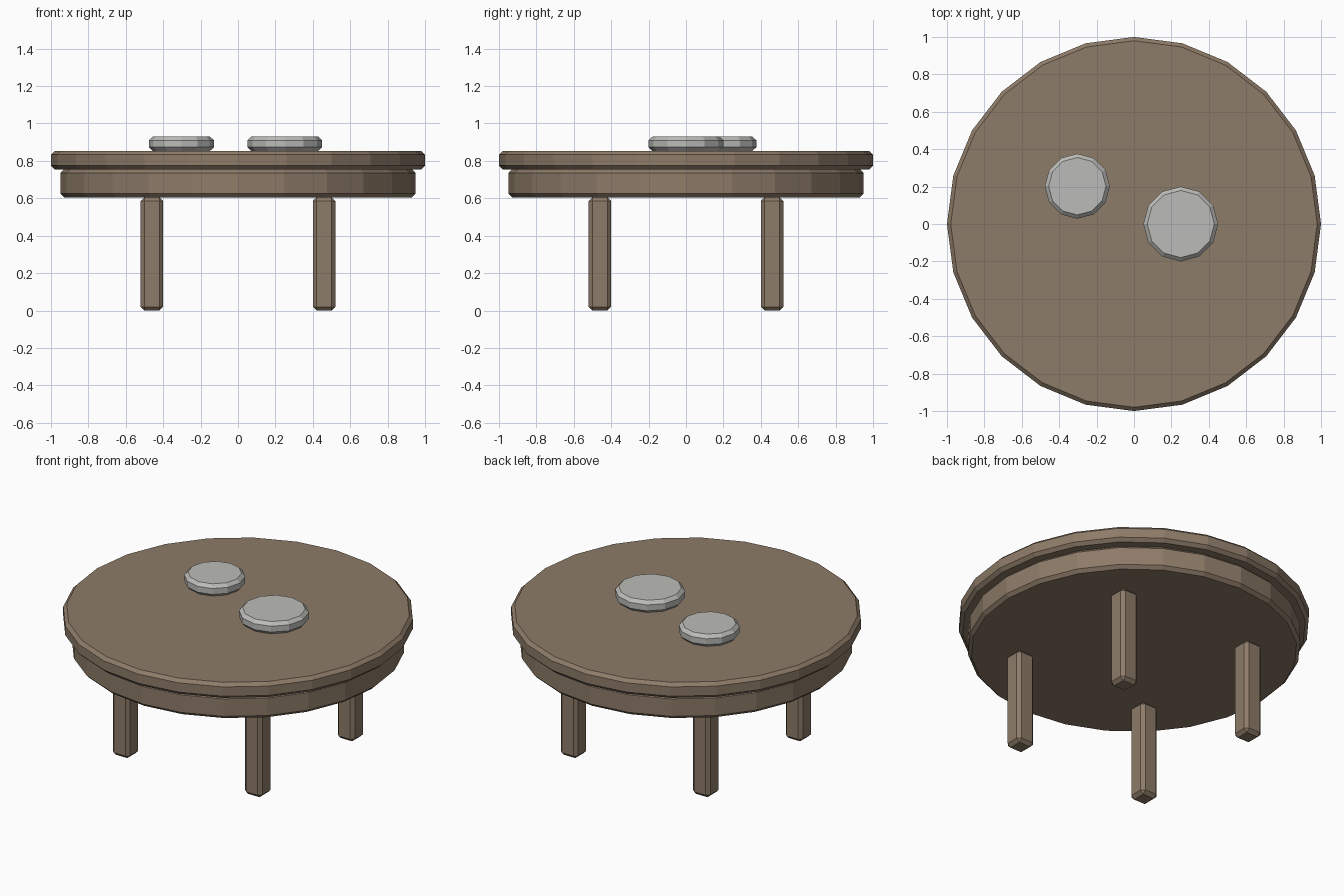
import bpy, bmesh, math
from mathutils import Matrix, Vector

if "Cube" in bpy.data.objects:
    bpy.data.objects.remove(bpy.data.objects["Cube"])

BEVEL = 0.02


def material(name, color):
    m = bpy.data.materials.new(name)
    m.diffuse_color = color
    m.use_nodes = True
    m.node_tree.nodes["Principled BSDF"].inputs["Base Color"].default_value = m.diffuse_color
    return m


wood = material("wood", (0.27, 0.20, 0.14, 1))
grey = material("plate_grey", (0.50, 0.50, 0.48, 1))


def finish(name, bm, mat):
    # Chamfer the sharp edges only and make a flat-shaded object
    sharp = [e for e in bm.edges if e.calc_face_angle(0) > math.radians(40)]
    bmesh.ops.bevel(bm, geom=sharp, offset=BEVEL, segments=1, affect='EDGES')
    mesh = bpy.data.meshes.new(name)
    bm.to_mesh(mesh)
    bm.free()
    mesh.materials.append(mat)
    ob = bpy.data.objects.new(name, mesh)
    bpy.context.collection.objects.link(ob)
    return ob


def disc(name, x, y, z0, z1, radius, sides, mat):
    bm = bmesh.new()
    bmesh.ops.create_cone(bm, cap_ends=True, segments=sides, radius1=radius,
                          radius2=radius, depth=z1 - z0,
                          matrix=Matrix.Translation((x, y, (z0 + z1) / 2)))
    return finish(name, bm, mat)


def box(name, center, size, mat):
    bm = bmesh.new()
    bmesh.ops.create_cube(bm, size=1)
    bmesh.ops.scale(bm, vec=size, verts=bm.verts)
    bmesh.ops.translate(bm, vec=Vector(center), verts=bm.verts)
    return finish(name, bm, mat)


# Table top and the apron below it
disc("table_top", 0, 0, 0.755, 0.853, 1.0, 24, wood)
disc("apron", 0, 0, 0.605, 0.755, 0.95, 24, wood)

# Four square legs
for ys, depth in ((-1, "front"), (1, "back")):
    for xs, side in ((-1, "left"), (1, "right")):
        box(f"{depth}_{side}_leg", (0.46 * xs, 0.46 * ys, 0.3025),
            (0.12, 0.12, 0.605), wood)

# Two plates lying on the top
disc("large_plate", 0.25, 0, 0.853, 0.93, 0.2, 12, grey)
disc("small_plate", -0.303, 0.202, 0.853, 0.93, 0.174, 12, grey)
